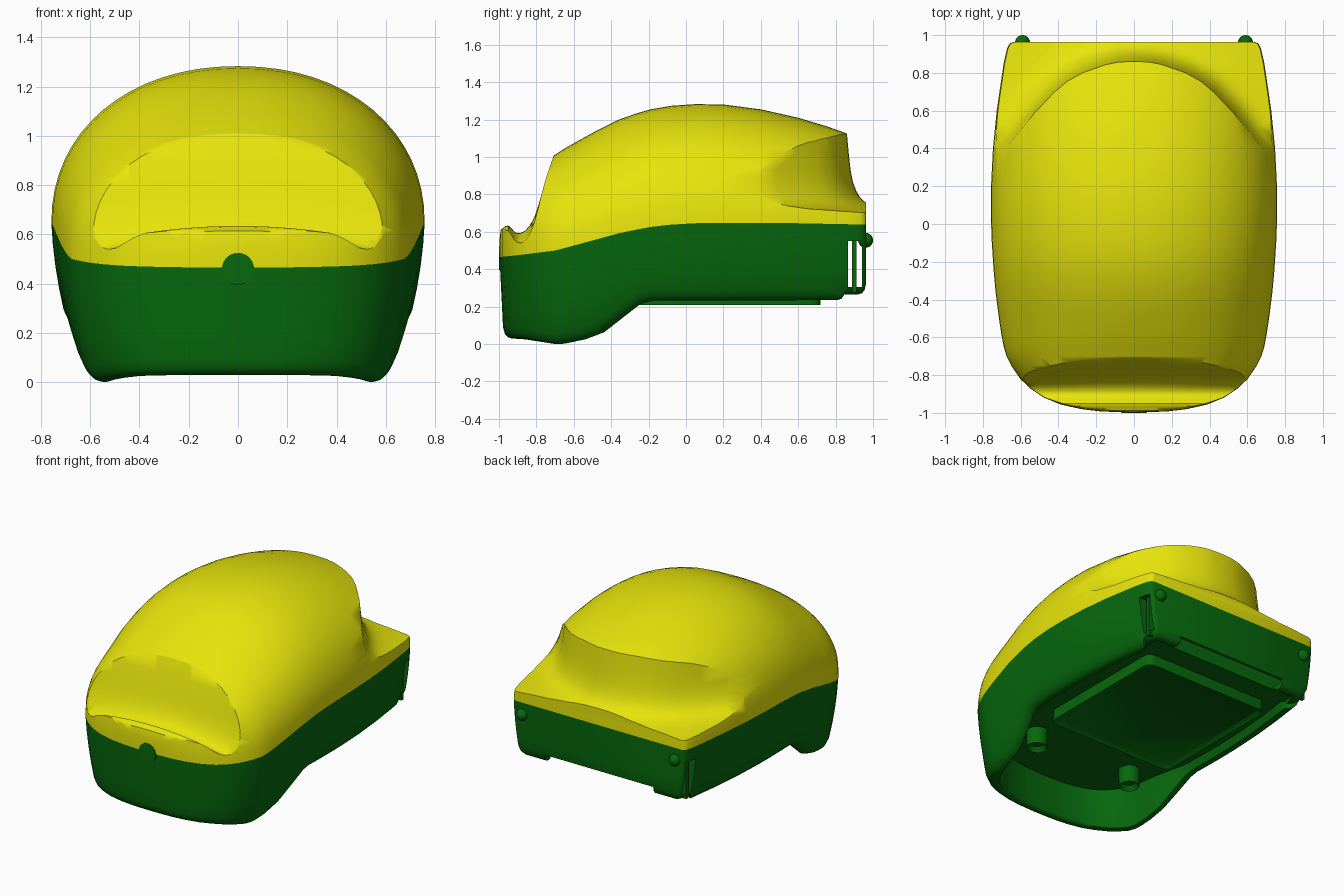
import bpy, bmesh, math
from mathutils import Vector, Matrix

if "Cube" in bpy.data.objects:
    bpy.data.objects.remove(bpy.data.objects["Cube"])


def material(name, rgb):
    m = bpy.data.materials.new(name)
    m.diffuse_color = (*rgb, 1)
    m.use_nodes = True
    m.node_tree.nodes["Principled BSDF"].inputs["Base Color"].default_value = m.diffuse_color
    return m


YELLOW = material("yellow", (0.8, 0.78, 0.003))
GREEN = material("green", (0.002, 0.14, 0.004))

# Stations along the body: y, half width, uncut roof height
PLAN = [(-.997, .06, .56), (-.992, .18, .60), (-.98, .28, .65), (-.955, .39, .74),
        (-.92, .475, .82), (-.87, .55, .885), (-.82, .602, .935), (-.75, .65, .985),
        (-.70, .675, 1.012), (-.65, .69, 1.045), (-.58, .703, 1.085), (-.48, .718, 1.14),
        (-.36, .733, 1.2), (-.26, .742, 1.235), (-.19, .747, 1.255), (-.08, .754, 1.274),
        (.05, .758, 1.283), (.2, .757, 1.281), (.4, .747, 1.255), (.6, .727, 1.21),
        (.75, .705, 1.165), (.85, .69, 1.13), (.87, .686, 1.12), (.93, .672, 1.095),
        (.955, .66, 1.085), (.963, .64, 1.08)]
SEAM = [(-1, .465), (-.9, .475), (-.7, .5), (-.55, .54), (-.35, .595), (-.2, .625),
        (-.05, .642), (.1, .648), (.5, .648), (1, .638)]
BOTTOM = [(-1, .03), (-.92, .025), (-.75, 0), (-.7, .002), (-.58, .025), (-.48, .06),
          (-.26, .215), (-.19, .232), (.85, .235), (.87, .265), (1, .265)]
# Sections are boxier towards the nose
SQUARE = [(-1, .74), (-.8, .86), (-.5, .94), (1, .94)]


def lerp(table, v):
    for (a, p), (b, q) in zip(table, table[1:]):
        if v <= b:
            return p + (q - p) * (v - a) / (b - a)
    return table[-1][1]


def finish(bm, name, mat=None):
    bmesh.ops.recalc_face_normals(bm, faces=bm.faces)
    me = bpy.data.meshes.new(name)
    bm.to_mesh(me)
    bm.free()
    ob = bpy.data.objects.new(name, me)
    bpy.context.collection.objects.link(ob)
    if mat:
        me.materials.append(mat)
    return ob


def loft(rows, caps=True):
    """Skin rows of points; each row is a closed loop."""
    bm = bmesh.new()
    vs = [[bm.verts.new(p) for p in r] for r in rows]
    n = len(rows[0])
    for a, b in zip(vs, vs[1:]):
        for j in range(n):
            k = (j + 1) % n
            bm.faces.new((a[j], a[k], b[k], b[j]))
    if caps:
        bm.faces.new(vs[0])
        bm.faces.new(vs[-1])
    return bm, vs


def box(name, lo, hi, mat=None):
    bm = bmesh.new()
    lo, hi = Vector(lo), Vector(hi)
    bmesh.ops.create_cube(bm, size=1, matrix=Matrix.Translation((lo + hi) / 2)
                          @ Matrix.Diagonal((*(hi - lo), 1)))
    return finish(bm, name, mat)


def recess_bottom(bm, border, depth):
    f = min(bm.faces, key=lambda f: f.calc_center_median().z)
    f.normal_update()
    bmesh.ops.inset_region(bm, faces=[f], thickness=border)
    bmesh.ops.translate(bm, verts=f.verts, vec=(0, 0, depth))


def cut(ob, cutters):
    for c in cutters:
        c.hide_render = True
        m = ob.modifiers.new("cut", 'BOOLEAN')
        m.operation, m.solver, m.object = 'DIFFERENCE', 'EXACT', c
    dg = bpy.context.evaluated_depsgraph_get()
    dg.update()
    me = bpy.data.meshes.new_from_object(ob.evaluated_get(dg))
    ob.modifiers.clear()
    ob.data = me
    for c in cutters:
        bpy.data.objects.remove(c)


def smooth(ob, angle=45):
    bpy.ops.object.select_all(action='DESELECT')
    ob.select_set(True)
    bpy.context.view_layer.objects.active = ob
    bpy.ops.object.shade_smooth_by_angle(angle=math.radians(angle))


# Upper shell: superellipse sections lofted along y
rows = []
for y, w, top in PLAN:
    s, e = lerp(SEAM, y), lerp(SQUARE, y)
    row = []
    for i in range(33):
        a = math.pi * i / 32
        c, d = math.cos(a), max(0, math.sin(a))
        row.append((w * math.copysign(abs(c) ** e, c), y, s + (top - s) * d ** e))
    rows.append(row)
shell = finish(loft(rows)[0], "upper_shell", YELLOW)

# Front scoop cutter: y, z on the centre line and the drop in z towards the sides
scoop = [(-1.1, .60, .05), (-.985, .615, .05), (-.968, .63, .05), (-.95, .634, .05),
         (-.935, .622, .05), (-.92, .604, .05), (-.905, .594, .05), (-.885, .594, .05),
         (-.86, .607, .045), (-.835, .635, .035), (-.81, .68, .02), (-.79, .74, .01),
         (-.77, .81, 0), (-.745, .90, 0), (-.71, 1.0, 0), (-.66, 1.12, 0), (-1.1, 1.12, 0)]
rows = []
for i in range(-16, 17):
    x = i * .04
    rows.append([(x, y, z - drop * (x / .5) ** 2) for y, z, drop in scoop])
scoop_cutter = finish(loft(rows)[0], "scoop_cutter")

# Rear step cutter: filleted wall swept round the end of the dome
half = [(0, .86), (.08, .857), (.15, .843), (.27, .80), (.35, .755), (.42, .695),
        (.52, .585), (.61, .465), (.69, .35), (.80, .19)]
arc = [(-x, y) for x, y in half[:0:-1]] + half
prof = [(-.005, 1.5), (0, 1.13), (.01, 1.02), (.02, .93), (.033, .865), (.05, .82),
        (.07, .785), (.1, .757), (.14, .738), (.2, .722), (.35, .703), (1, .69), (1, 1.5)]
rows = []
for i, (x, y) in enumerate(arc):
    a, b = arc[max(i - 1, 0)], arc[min(i + 1, len(arc) - 1)]
    nrm = Vector((a[1] - b[1], b[0] - a[0])).normalized()
    rows.append([(x + nrm.x * d, y + nrm.y * d, z) for d, z in prof])
cut(shell, [scoop_cutter, finish(loft(rows)[0], "step_cutter")])
smooth(shell)


# Lower shell: outline rings from the seam down, round the rim and up inside
def ring(f=1, up=0, inset=0, flat=None):
    pts = []
    for y, w, _ in PLAN:
        s, b = lerp(SEAM, y), lerp(BOTTOM, y)
        z = s + (b + up - s) * f
        d = s - z
        if flat is not None:
            d, z = s - b, flat
        yy = y * (1 - (.05 * d if y < 0 else 0)) * (1 - inset / .97)
        pts.append((w * (1 - .06 * d - .36 * d * d) * (1 - inset / .7), yy, z))
    return pts + [(-x, y, z) for x, y, z in reversed(pts)]


rows = [ring(0), ring(.25, .06), ring(.5, .06), ring(.75, .06), ring(1, .06),
        ring(1, .025, .008), ring(1, .007, .022), ring(1, 0, .045), ring(1, .004, .065),
        ring(1, .018, .075), ring(flat=.285, inset=.085)]
bm, vs = loft(rows, caps=False)
n = len(PLAN)
for r in (vs[0], vs[-1]):
    for i in range(n - 1):
        bm.faces.new((r[i], r[i + 1], r[2 * n - 2 - i], r[2 * n - 1 - i]))
base = finish(bm, "lower_shell", GREEN)
# Rear corner slots and the notch in the back wall
cut(base, [box("slot_cutter", (-1, .865, .305), (1, .942, .55)),
           box("notch_cutter", (-.42, .87, .1), (.42, 1.1, .32))])
smooth(base)

# Thin ribs standing in the slots
for side in (-1, 1):
    x = side * .62
    box("slot_rib", (x - .02, .888, .275), (x + .02, .912, .56), GREEN)

# Framed panel under the body
bm = bmesh.new()
bmesh.ops.create_cube(bm, size=1, matrix=Matrix.Translation((0, .235, .25))
                      @ Matrix.Diagonal((.96, .97, .08, 1)))
bmesh.ops.bevel(bm, geom=[e for e in bm.edges if abs(e.verts[0].co.z - e.verts[1].co.z) > .01],
                offset=.05, segments=5, profile=.5, affect='EDGES')
recess_bottom(bm, .025, .02)
smooth(finish(bm, "underside_panel", GREEN))

for side in (-1, 1):
    # Screw posts in the front cavity
    bm = bmesh.new()
    bmesh.ops.create_cone(bm, cap_ends=True, segments=24, radius1=.065, radius2=.07, depth=.13,
                          matrix=Matrix.Translation((side * .38, -.5, .235)))
    recess_bottom(bm, .025, .03)
    smooth(finish(bm, "screw_post", GREEN))
    # Round studs on the back wall
    bm = bmesh.new()
    bmesh.ops.create_uvsphere(bm, u_segments=24, v_segments=12, radius=.04,
                              matrix=Matrix.Translation((side * .59, .96, .555)))
    smooth(finish(bm, "rear_stud", GREEN))

# Round tab in the middle of the front seam
bm = bmesh.new()
bmesh.ops.create_cone(bm, cap_ends=True, segments=32, radius1=.065, radius2=.065, depth=.06,
                      matrix=Matrix.Translation((0, -.97, .46)) @ Matrix.Rotation(math.pi / 2, 4, 'X'))
smooth(finish(bm, "front_tab", GREEN))
